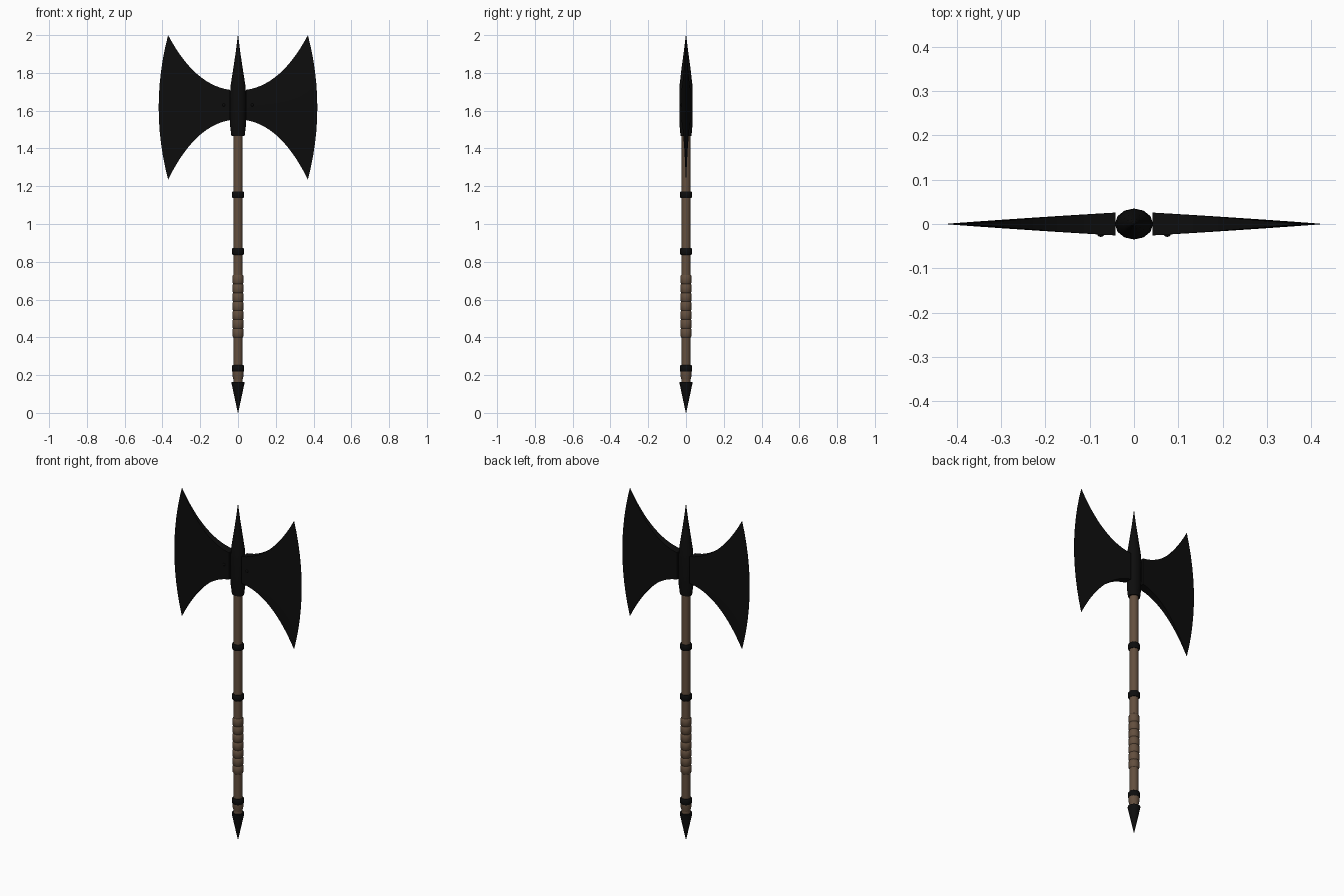
import bpy, bmesh, math

if "Cube" in bpy.data.objects:
    bpy.data.objects.remove(bpy.data.objects["Cube"])


def material(name, rgb):
    m = bpy.data.materials.new(name)
    m.diffuse_color = (*rgb, 1)
    m.use_nodes = True
    m.node_tree.nodes["Principled BSDF"].inputs["Base Color"].default_value = m.diffuse_color
    return m


IRON = material("black iron", (0.004, 0.004, 0.004))
WOOD = material("brown wood", (0.125, 0.078, 0.048))


def finish(bm, name, mat, angle=40):
    bmesh.ops.remove_doubles(bm, verts=bm.verts, dist=1e-6)
    bmesh.ops.recalc_face_normals(bm, faces=bm.faces)
    mesh = bpy.data.meshes.new(name)
    bm.to_mesh(mesh)
    bm.free()
    mesh.materials.append(mat)
    ob = bpy.data.objects.new(name, mesh)
    bpy.context.collection.objects.link(ob)
    bpy.ops.object.select_all(action='DESELECT')
    ob.select_set(True)
    bpy.context.view_layer.objects.active = ob
    bpy.ops.object.shade_smooth_by_angle(angle=math.radians(angle))
    return ob


def lathe(name, profile, mat, sides=12):
    """Rings of (half width x, half depth y, height z), closed at both ends."""
    bm = bmesh.new()
    rings = []
    for rx, ry, z in profile:
        rings.append([bm.verts.new((rx * math.cos(a), ry * math.sin(a), z))
                      for a in (2 * math.pi * i / sides for i in range(sides))])
    for lo, hi in zip(rings, rings[1:]):
        for i in range(sides):
            j = (i + 1) % sides
            bm.faces.new((lo[i], lo[j], hi[j], hi[i]))
    bm.faces.new(rings[0][::-1])
    bm.faces.new(rings[-1])
    return finish(bm, name, mat)


def round_part(name, profile, mat, sides=16):
    return lathe(name, [(r, r, z) for r, z in profile], mat, sides)


def bezier(a, b, c, s):
    return [(1 - s) ** 2 * p + 2 * s * (1 - s) * q + s * s * r for p, q, r in zip(a, b, c)]


def blade(name, side, cols=14, rows=12):
    """Flared wedge: thick at the socket, thin at the curved cutting edge."""
    bm = bmesh.new()
    skins = {}
    for face in (-1, 1):
        for i in range(cols + 1):
            s = i / cols
            xt, zt = bezier((0.042, 1.71), (0.23, 1.735), (0.37, 2.0), s)
            xb, zb = bezier((0.042, 1.55), (0.23, 1.52), (0.37, 1.235), s)
            for j in range(rows + 1):
                v = j / rows
                x = xb + (xt - xb) * v + 0.05 * s * (1 - (2 * v - 1) ** 2)
                y = face * (0.025 * (1 - s) + 0.0008)
                skins[face, i, j] = bm.verts.new((side * x, y, zb + (zt - zb) * v))
        for i in range(cols):
            for j in range(rows):
                bm.faces.new([skins[face, i + a, j + b] for a, b in ((0, 0), (1, 0), (1, 1), (0, 1))])
    # rim joining the two skins
    rim = [(i, 0) for i in range(cols)] + [(cols, j) for j in range(rows)]
    rim += [(i, rows) for i in range(cols, 0, -1)] + [(0, j) for j in range(rows, 0, -1)]
    for p, q in zip(rim, rim[1:] + rim[:1]):
        bm.faces.new((skins[-1, *p], skins[-1, *q], skins[1, *q], skins[1, *p]))
    return finish(bm, name, IRON, 30)


# Pommel spike and lower shaft collar
round_part("pommel_spike", [(0.0008, 0), (0.034, 0.155), (0.034, 0.163)], IRON)
round_part("pommel_collar", [(0.02, 0.16), (0.029, 0.195), (0.029, 0.225)], WOOD)

# Shaft
round_part("shaft", [(0.0245, 0.16), (0.0245, 1.5)], WOOD)

# Wrapped grip: a row of slightly raised wood rings
pitch = 0.33 / 7
for i in range(7):
    z = 0.4 + i * pitch
    round_part(f"grip_wrap_{i + 1}", [(0.025, z), (0.029, z + 0.005), (0.029, z + pitch - 0.005),
                                      (0.025, z + pitch)], WOOD)

# Iron bands
for i, z in enumerate((0.235, 0.855, 1.155)):
    round_part(f"band_{i + 1}", [(0.028, z - 0.018), (0.032, z - 0.013), (0.032, z + 0.013),
                                 (0.028, z + 0.018)], IRON)

# Socket with the top spike
lathe("socket_and_top_spike",
      [(0.035, 0.029, 1.465), (0.042, 0.034, 1.52), (0.043, 0.035, 1.68), (0.039, 0.034, 1.735),
       (0.024, 0.023, 1.83), (0.012, 0.012, 1.91), (0.0008, 0.0008, 2.0)], IRON)

# Blades and the rivets on their front
for side, label in ((-1, "left"), (1, "right")):
    blade(f"{label}_blade", side)
    bm = bmesh.new()
    bmesh.ops.create_uvsphere(bm, u_segments=12, v_segments=6, radius=0.008)
    for v in bm.verts:
        v.co = (v.co.x + side * 0.075, v.co.y * 0.7 - 0.0235, v.co.z + 1.63)
    finish(bm, f"{label}_rivet", IRON)
